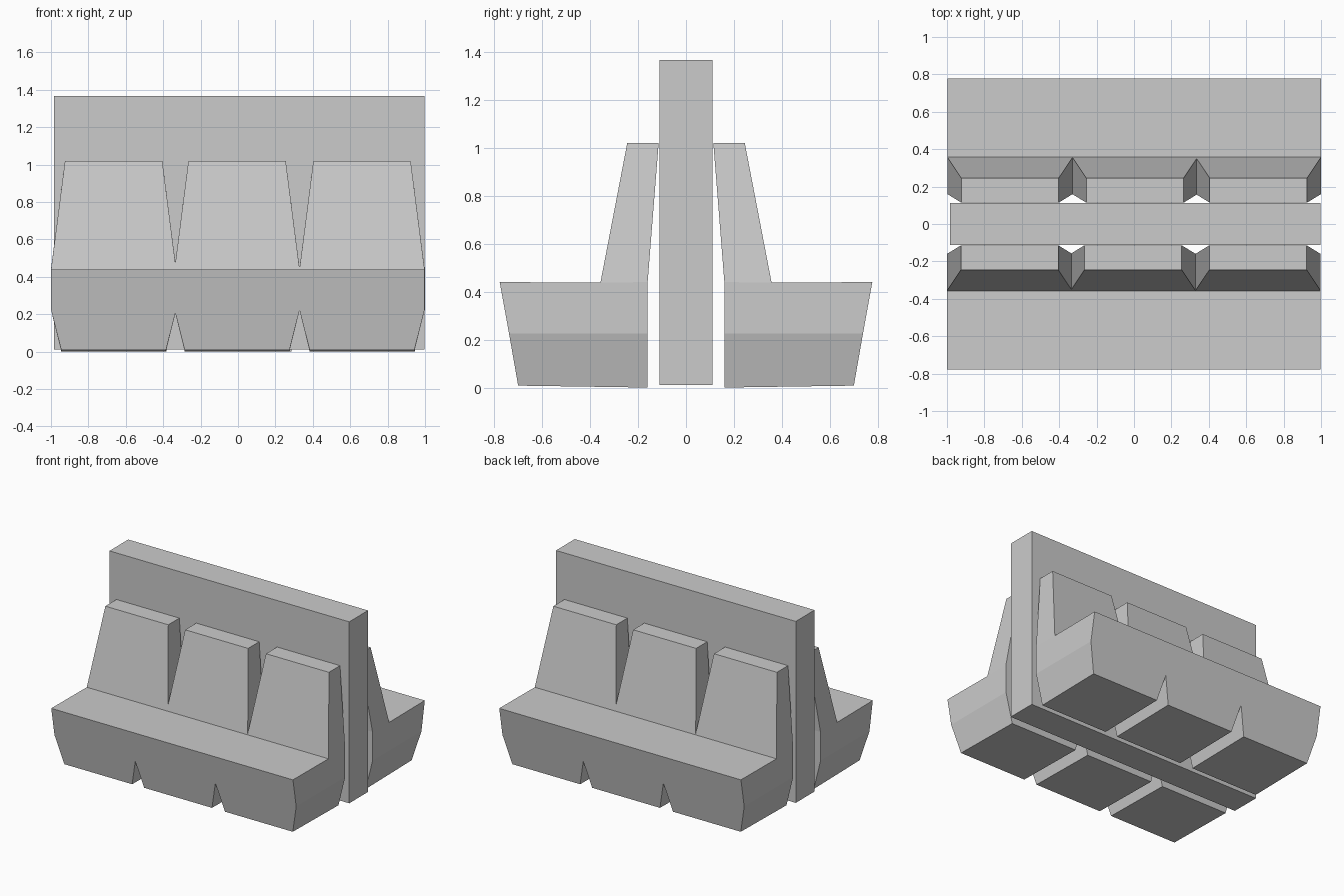
import bpy, bmesh
from math import pi
from mathutils import Matrix

if "Cube" in bpy.data.objects:
    bpy.data.objects.remove(bpy.data.objects["Cube"])

# Seat side profile, running round from the front bottom edge: (y, z, half width)
PROFILE = [
    (-0.70, 0.008, 0.28),    # 0 front bottom
    (-0.738, 0.225, 0.335),  # 1 front middle
    (-0.777, 0.44, 0.335),   # 2 front lip
    (-0.357, 0.437, 0.335),  # 3 foot of the backrest
    (-0.245, 1.02, 0.26),    # 4 backrest top, front
    (-0.114, 1.02, 0.26),    # 5 backrest top, rear
    (-0.16, 0.44, 0.335),    # 6 rear at seat height
    (-0.16, 0.225, 0.335),   # 7 rear middle
    (-0.16, 0.0, 0.28),      # 8 rear bottom
]
SIDE_FACES = [(0, 1, 7, 8), (1, 2, 3, 6, 7), (3, 4, 5, 6)]


def add_object(name, bm, matrix=None):
    bmesh.ops.recalc_face_normals(bm, faces=bm.faces)
    if matrix:
        bm.transform(matrix)
    mesh = bpy.data.meshes.new(name)
    bm.to_mesh(mesh)
    bm.free()
    obj = bpy.data.objects.new(name, mesh)
    bpy.context.collection.objects.link(obj)
    return obj


def add_seat(name, x, turned):
    bm = bmesh.new()
    left = [bm.verts.new((x - w, y, z)) for y, z, w in PROFILE]
    right = [bm.verts.new((x + w, y, z)) for y, z, w in PROFILE]
    n = len(PROFILE)
    for i in range(n):
        j = (i + 1) % n
        bm.faces.new((left[i], left[j], right[j], right[i]))
    for side in (left, right):
        for ids in SIDE_FACES:
            bm.faces.new([side[i] for i in ids])
    add_object(name, bm, Matrix.Rotation(pi, 4, 'Z') if turned else None)


# Two back-to-back rows of three seats
for row, turned in (("front", False), ("back", True)):
    for i, x in enumerate((-0.665, -0.005, 0.663)):
        add_seat(f"{row}_seat_{i + 1}", x, turned)

# Tall divider panel between the rows
bm = bmesh.new()
bmesh.ops.create_cube(bm, size=1, matrix=Matrix.Translation((0.006, 0, 0.688))
                      @ Matrix.Diagonal((1.982, 0.222, 1.356, 1)))
add_object("divider_panel", bm)
